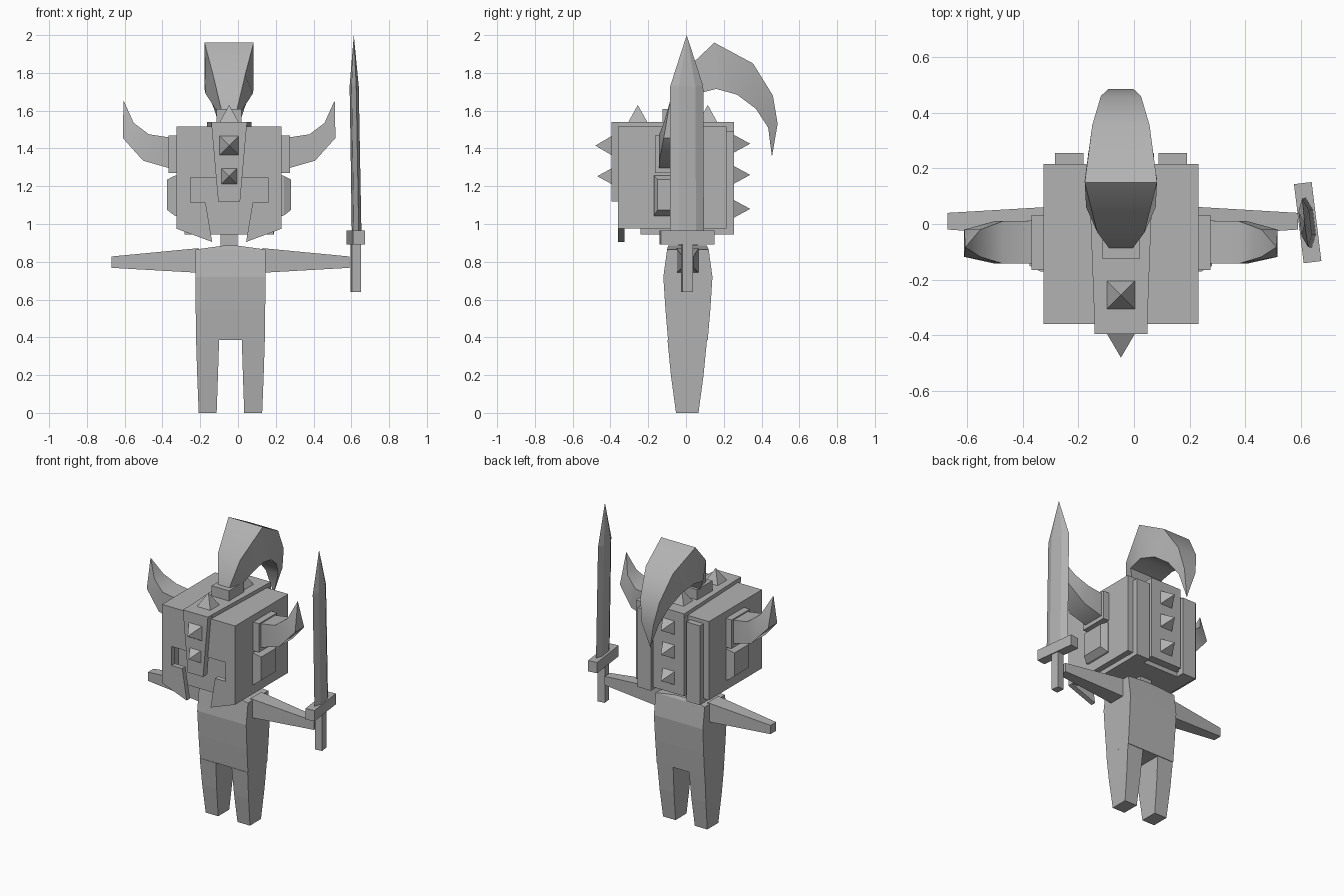
import bpy, bmesh, math
from mathutils import Matrix

if "Cube" in bpy.data.objects:
    bpy.data.objects.remove(bpy.data.objects["Cube"])

grey = bpy.data.materials.new("plain grey")
grey.diffuse_color = (0.45, 0.45, 0.45, 1)
grey.use_nodes = True
grey.node_tree.nodes["Principled BSDF"].inputs["Base Color"].default_value = grey.diffuse_color
HX = -0.047   # head centre line
BX = -0.04    # body centre line


def finish(name, bm, smooth=False):
    bmesh.ops.recalc_face_normals(bm, faces=bm.faces)
    me = bpy.data.meshes.new(name)
    bm.to_mesh(me)
    bm.free()
    me.materials.append(grey)
    ob = bpy.data.objects.new(name, me)
    bpy.context.collection.objects.link(ob)
    if smooth:
        bpy.ops.object.select_all(action='DESELECT')
        ob.select_set(True)
        bpy.context.view_layer.objects.active = ob
        bpy.ops.object.shade_smooth_by_angle(angle=math.radians(40))
    return ob


def loft(name, sections, smooth=False, matrix=None):
    """Skin a list of equal-length point loops and cap both ends."""
    bm = bmesh.new()
    rings = [[bm.verts.new(p) for p in s] for s in sections]
    n = len(rings[0])
    for a, b in zip(rings, rings[1:]):
        for i in range(n):
            j = (i + 1) % n
            bm.faces.new((a[i], a[j], b[j], b[i]))
    bm.faces.new(rings[0])
    bm.faces.new(rings[-1])
    bmesh.ops.remove_doubles(bm, verts=bm.verts, dist=0.0005)
    if matrix:
        bm.transform(matrix)
    return finish(name, bm, smooth)


def rect_z(x0, x1, y0, y1, z):
    return [(x0, y0, z), (x1, y0, z), (x1, y1, z), (x0, y1, z)]


def rect_x(x, y0, y1, z0, z1):
    return [(x, y0, z0), (x, y1, z0), (x, y1, z1), (x, y0, z1)]


def box(name, x0, x1, y0, y1, z0, z1, matrix=None):
    return loft(name, [rect_z(x0, x1, y0, y1, z0), rect_z(x0, x1, y0, y1, z1)], matrix=matrix)


def spike(name, pos, r, h, axis):
    bm = bmesh.new()
    bmesh.ops.create_cone(bm, cap_ends=True, segments=4, radius1=r * math.sqrt(2), radius2=0,
                          depth=h, matrix=Matrix.Translation((0, 0, h / 2)) @ Matrix.Rotation(math.pi / 4, 4, 'Z'))
    turn = {'top': 0, 'front': math.pi / 2, 'back': -math.pi / 2}[axis]
    bm.transform(Matrix.Translation(pos) @ Matrix.Rotation(turn, 4, 'X'))
    finish(name, bm)


# torso with a sloped shoulder top
levels = [(0.385, 0.182, 0.105), (0.55, 0.184, 0.119), (0.72, 0.186, 0.13), (0.865, 0.186, 0.11)]
loft("torso", [rect_z(BX - hx, BX + hx, 0.01 - hy, 0.01 + hy, z) for z, hx, hy in levels])
loft("shoulder_top", [rect_z(BX - 0.186, BX + 0.186, -0.1, 0.12, 0.865),
                      rect_z(BX - 0.04, BX + 0.04, -0.095, 0.11, 0.885)])
box("neck", HX - 0.045, HX + 0.045, -0.04, 0.06, 0.87, 0.96)

# legs and arms
for side, s in (("left", -1), ("right", 1)):
    loft(side + "_leg", [rect_z(BX + s * a, BX + s * b, 0.005 - hy, 0.008 + hy, z) for z, a, b, hy in
                         ((0.0, 0.073, 0.168, 0.058), (0.2, 0.066, 0.176, 0.085), (0.386, 0.06, 0.182, 0.103))])
    loft(side + "_arm", [rect_x(BX + s * 0.17, -0.05, 0.067, 0.742, 0.872),
                         rect_x(BX + s * 0.63, -0.02, 0.04, 0.768, 0.828)])

# head inside the helmet
box("inner_head", HX - 0.235, HX + 0.235, -0.24, 0.20, 0.945, 1.45)

# helmet shell: roof, back, sides and a front wall with eye and mouth openings
box("helmet_roof", HX - 0.278, HX + 0.278, -0.325, 0.215, 1.475, 1.515)
box("helmet_back", HX - 0.278, HX + 0.278, 0.175, 0.215, 0.975, 1.475)
front_half = [(0, 1.515), (0.278, 1.515), (0.278, 0.975), (0.09, 0.905),
              (0.125, 1.115), (0.205, 1.115), (0.205, 1.245), (0, 1.245)]
for side, s in (("left", -1), ("right", 1)):
    box(side + "_helmet_wall", HX + s * 0.238, HX + s * 0.278, -0.325, 0.175, 0.975, 1.475)
    loft(side + "_visor", [[(HX + s * x, y, z) for x, z in front_half] for y in (-0.36, -0.325)])
    # neck guard plate
    box(side + "_back_plate", HX + s * 0.135, HX + s * 0.237, 0.2, 0.255, 0.945, 1.49)
    # horn socket, cheek guard
    box(side + "_horn_socket", HX + s * 0.27, HX + s * 0.322, -0.165, 0.032, 1.27, 1.468)
    loft(side + "_ear_guard", [rect_x(HX + s * 0.27, -0.17, 0.03, 1.04, 1.258),
                               rect_x(HX + s * 0.29, -0.17, 0.03, 1.045, 1.255),
                               rect_x(HX + s * 0.328, -0.15, 0.01, 1.075, 1.235)])
    # horn as a tapering curved loft: (lower x, z), (upper x, z), y range
    horn = (((0.315, 1.295), (0.315, 1.458), -0.142, 0.012),
            ((0.455, 1.335), (0.425, 1.475), -0.142, 0.01),
            ((0.563, 1.455), (0.505, 1.535), -0.118, -0.02),
            ((0.559, 1.655), (0.559, 1.655), -0.083, -0.083))
    loft(side + "_horn", [[(HX + s * lo[0], y0, lo[1]), (HX + s * lo[0], y1, lo[1]),
                           (HX + s * up[0], y1, up[1]), (HX + s * up[0], y0, up[1])]
                          for lo, up, y0, y1 in horn], smooth=True)

# ridge band: nose guard, top strap, back strap
loft("nose_guard", [[(HX + sx * w, y, z) for sx, y in ((-1, -0.395), (1, -0.395), (1, -0.35), (-1, -0.35))]
                    for w, z in ((0.058, 1.12), (0.095, 1.54))])
loft("top_strap", [[(HX - w, y, 1.51), (HX + w, y, 1.51), (HX + w, y, 1.54), (HX - w, y, 1.54)]
                   for w, y in ((0.095, -0.352), (0.118, 0.255))])
box("back_strap", HX - 0.118, HX + 0.118, 0.2, 0.255, 0.975, 1.515)

# spikes along the ridge
for z, r, h in ((1.415, 0.05, 0.085), (1.253, 0.041, 0.075)):
    spike("front_spike", (HX, -0.395, z), r, h, 'front')
for y in (-0.255, 0.115):
    spike("top_spike", (HX, y, 1.54), 0.05, 0.09, 'top')
for z in (1.425, 1.26, 1.08):
    spike("back_spike", (HX, 0.255, z), 0.046, 0.085, 'back')

# plume and its mount: (outer y, z, half width), (inner y, z, half width)
box("plume_mount", HX - 0.066, HX + 0.066, -0.125, 0.04, 1.535, 1.61)
plume = (((-0.09, 1.6, 0.04), (0.01, 1.59, 0.06)),
         ((-0.03, 1.79, 0.085), (0.06, 1.69, 0.125)),
         ((0.15, 1.96, 0.13), (0.16, 1.715, 0.13)),
         ((0.355, 1.85, 0.103), (0.27, 1.685, 0.11)),
         ((0.46, 1.68, 0.072), (0.37, 1.61, 0.08)),
         ((0.485, 1.53, 0.045), (0.435, 1.51, 0.048)),
         ((0.455, 1.355, 0), (0.455, 1.355, 0)))
loft("plume", [[(HX - o[2], o[0], o[1]), (HX + o[2], o[0], o[1]),
                (HX + i[2], i[0], i[1]), (HX - i[2], i[0], i[1])] for o, i in plume], smooth=True)

# sword, turned slightly and leaning inward toward the tip
turn = Matrix.Translation((0.624, 0.005, 0)) @ Matrix.Rotation(math.radians(7), 4, 'Z')
box("sword_grip", -0.025, 0.025, -0.028, 0.028, 0.64, 0.9, turn)
box("sword_guard", -0.032, 0.032, -0.143, 0.143, 0.892, 0.966, turn)


def blade(cx, t, w, z):
    return [(cx, -w, z), (cx + t, -w / 2, z), (cx + t, w / 2, z),
            (cx, w, z), (cx - t, w / 2, z), (cx - t, -w / 2, z)]


loft("sword_blade", [blade(0.004, 0.02, 0.09, 0.96), blade(-0.009, 0.019, 0.088, 1.73),
                     blade(-0.011, 0, 0, 2.0)], matrix=turn)
